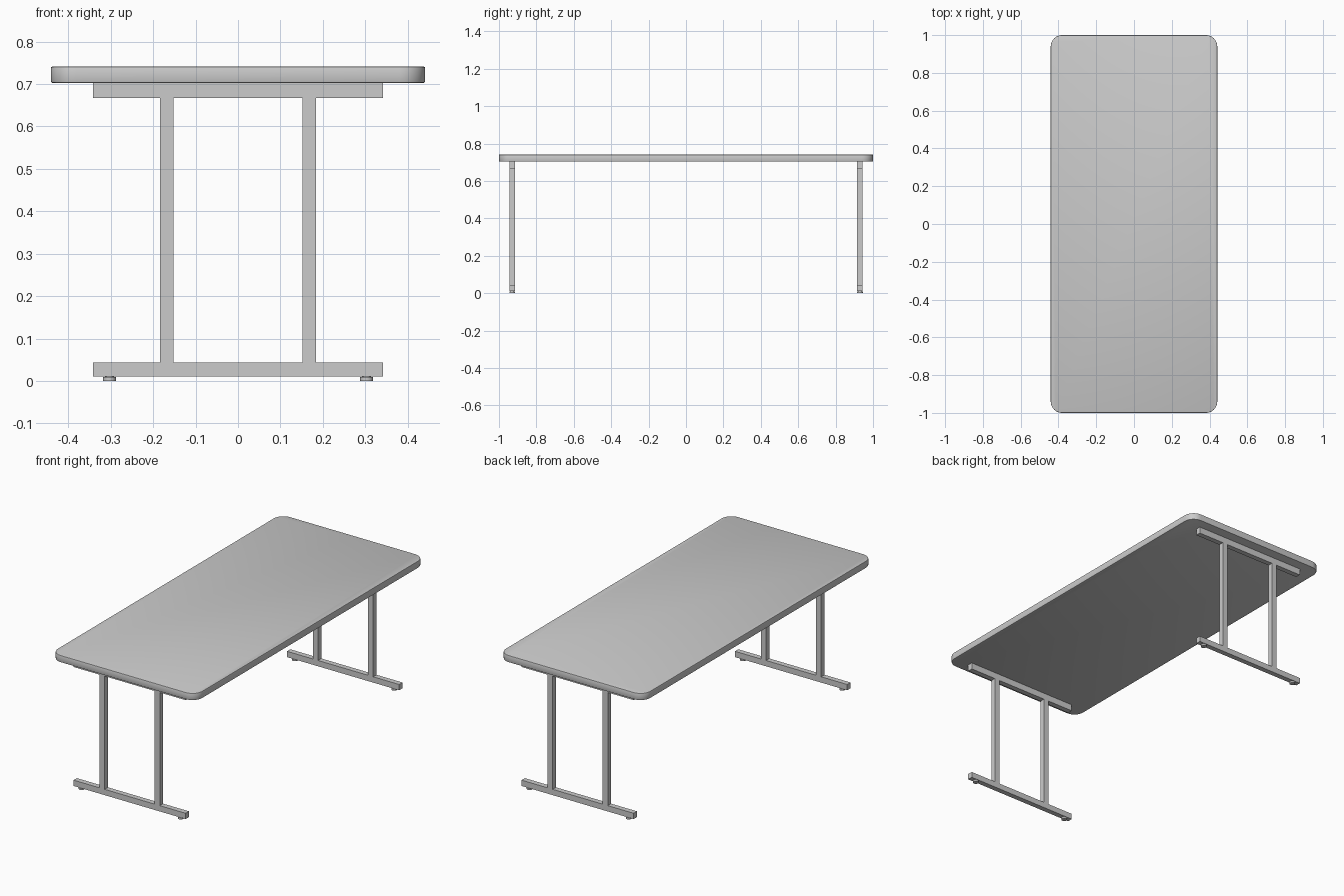
import bpy, bmesh, math

if "Cube" in bpy.data.objects:
    bpy.data.objects.remove(bpy.data.objects["Cube"])


def finish(name, bm, smooth=False):
    bmesh.ops.recalc_face_normals(bm, faces=bm.faces)
    mesh = bpy.data.meshes.new(name)
    bm.to_mesh(mesh)
    bm.free()
    obj = bpy.data.objects.new(name, mesh)
    bpy.context.collection.objects.link(obj)
    if smooth:
        bpy.ops.object.select_all(action='DESELECT')
        obj.select_set(True)
        bpy.context.view_layer.objects.active = obj
        bpy.ops.object.shade_smooth_by_angle(angle=math.radians(35))
    return obj


def box(name, x0, x1, y0, y1, z0, z1):
    bm = bmesh.new()
    bmesh.ops.create_cube(bm, size=1)
    bmesh.ops.scale(bm, vec=(x1 - x0, y1 - y0, z1 - z0), verts=bm.verts)
    bmesh.ops.translate(bm, vec=((x0 + x1) / 2, (y0 + y1) / 2, (z0 + z1) / 2), verts=bm.verts)
    return finish(name, bm)


def cylinder(name, x, y, z0, z1, radius):
    bm = bmesh.new()
    bmesh.ops.create_cone(bm, cap_ends=True, segments=24, radius1=radius,
                          radius2=radius, depth=z1 - z0)
    bmesh.ops.translate(bm, vec=(x, y, (z0 + z1) / 2), verts=bm.verts)
    return finish(name, bm, smooth=True)


# Table top: rounded rectangle with slightly softened rims
HX, HY, R = 0.441, 1.0, 0.06
bm = bmesh.new()
outline = []
for i, (sx, sy) in enumerate([(1, 1), (-1, 1), (-1, -1), (1, -1)]):
    for k in range(9):
        a = math.radians(90 * i + 90 * k / 8)
        outline.append(bm.verts.new((sx * (HX - R) + R * math.cos(a),
                                     sy * (HY - R) + R * math.sin(a), 0.703)))
base = bm.faces.new(outline)
up = bmesh.ops.extrude_face_region(bm, geom=[base], use_keep_orig=True)
bmesh.ops.translate(bm, vec=(0, 0, 0.038),
                    verts=[g for g in up['geom'] if isinstance(g, bmesh.types.BMVert)])
rims = [e for e in bm.edges if abs(e.verts[0].co.z - e.verts[1].co.z) < 1e-5]
bmesh.ops.bevel(bm, geom=rims, offset=0.003, segments=2, profile=0.5, affect='EDGES')
finish("table_top", bm, smooth=True)

# Leg frames at both ends
for end, sy in (("front", -1), ("back", 1)):
    yc, h = sy * 0.93, 0.0145
    box(end + "_top_rail", -0.342, 0.342, yc - h, yc + h, 0.667, 0.703)
    box(end + "_foot_bar", -0.342, 0.342, yc - h, yc + h, 0.011, 0.043)
    for side, sx in (("left", -1), ("right", 1)):
        xc = sx * 0.168
        box(f"{end}_{side}_leg", xc - 0.016, xc + 0.016, yc - h, yc + h, 0.043, 0.667)
        # Levelling glide: disc and short stem
        cylinder(f"{end}_{side}_glide", sx * 0.303, yc, 0.0, 0.009, 0.015)
        cylinder(f"{end}_{side}_glide_stem", sx * 0.303, yc, 0.009, 0.011, 0.011)
